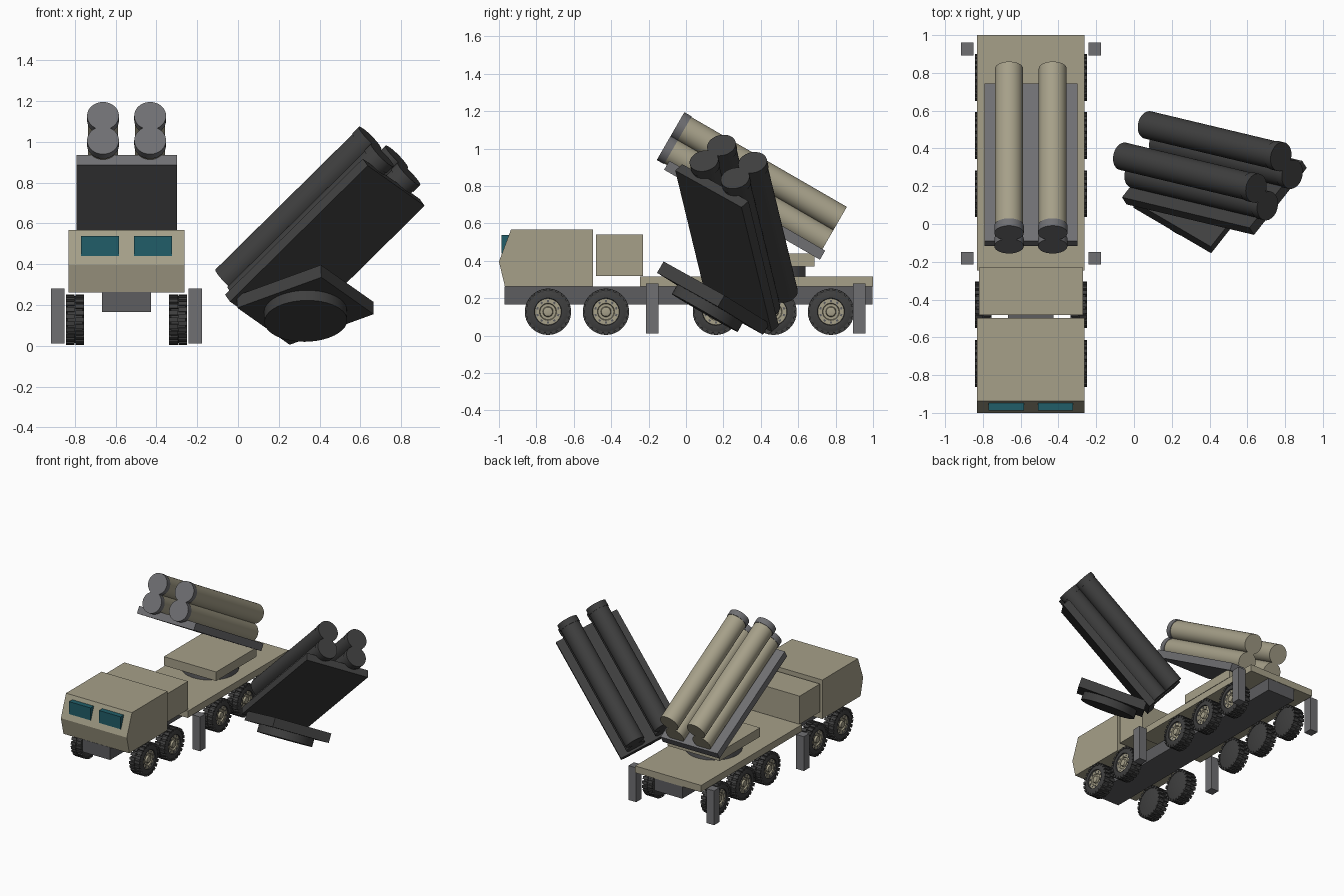
import bpy, bmesh, math
from mathutils import Matrix, Vector

cube = bpy.data.objects.get("Cube")
if cube:
    bpy.data.objects.remove(cube, do_unlink=True)


def material(name, r, g, b):
    m = bpy.data.materials.new(name)
    m.use_nodes = True
    m.diffuse_color = (r, g, b, 1)
    node = m.node_tree.nodes["Principled BSDF"]
    node.inputs["Base Color"].default_value = (r, g, b, 1)
    node.inputs["Roughness"].default_value = 0.8
    return m


SAND = material("sand paint", 0.38, 0.35, 0.25)
GREY = material("mid grey metal", 0.16, 0.16, 0.17)
FRAME = material("frame grey metal", 0.11, 0.11, 0.115)
RUBBER = material("black rubber", 0.05, 0.05, 0.05)
CHARRED = material("charred metal", 0.05, 0.05, 0.05)
GLASS = material("teal glass", 0.015, 0.11, 0.14)

CX = -0.546  # truck centre line


def finish(name, bm, mats, matrix=None, smooth=False):
    bmesh.ops.recalc_face_normals(bm, faces=bm.faces)
    me = bpy.data.meshes.new(name)
    bm.to_mesh(me)
    bm.free()
    for m in mats:
        me.materials.append(m)
    return place(name, me, matrix, smooth)


def place(name, me, matrix=None, smooth=False):
    ob = bpy.data.objects.new(name, me)
    bpy.context.scene.collection.objects.link(ob)
    if matrix is not None:
        ob.matrix_world = matrix
    if smooth:
        for o in bpy.context.selected_objects:
            o.select_set(False)
        ob.select_set(True)
        bpy.context.view_layer.objects.active = ob
        bpy.ops.object.shade_smooth_by_angle(angle=math.radians(35))
    return ob


def add_box(bm, lo, hi, matrix=None, index=0):
    lo, hi = Vector(lo), Vector(hi)
    m = Matrix.Translation((lo + hi) / 2) @ Matrix.Diagonal((*(hi - lo), 1))
    res = bmesh.ops.create_cube(bm, size=1, matrix=(matrix or Matrix()) @ m)
    for f in {f for v in res["verts"] for f in v.link_faces}:
        f.material_index = index


def box(name, lo, hi, mat, matrix=None, local=None):
    bm = bmesh.new()
    add_box(bm, lo, hi, local)
    return finish(name, bm, [mat], matrix)


def cylinder(name, centre, radius, depth, mat, matrix=None, local=None, along_y=False, sides=40):
    m = (local or Matrix()) @ Matrix.Translation(centre)
    if along_y:
        m = m @ Matrix.Rotation(math.pi / 2, 4, 'X')
    bm = bmesh.new()
    bmesh.ops.create_cone(bm, cap_ends=True, segments=sides, radius1=radius,
                          radius2=radius, depth=depth, matrix=m)
    return finish(name, bm, [mat], matrix, smooth=True)


# Truck body
def cab():
    profile = [(-0.968, 0.262), (-1.0, 0.396), (-0.936, 0.567), (-0.497, 0.567), (-0.497, 0.262)]
    bm = bmesh.new()
    face = bm.faces.new([bm.verts.new((CX - 0.285, y, z)) for y, z in profile])
    out = bmesh.ops.extrude_face_region(bm, geom=[face])
    verts = [v for v in out["geom"] if isinstance(v, bmesh.types.BMVert)]
    bmesh.ops.translate(bm, verts=verts, vec=(0.57, 0, 0))
    finish("cab", bm, [SAND])


cab()
for side, name in ((-1, "right"), (1, "left")):
    x = CX + side * 0.13
    box(name + "_windscreen", (x - 0.093, -0.987, 0.44), (x + 0.093, -0.94, 0.537), GLASS)
box("chassis", (CX - 0.12, -0.97, 0.166), (CX + 0.12, 0.997, 0.264), FRAME)
box("equipment_box", (CX - 0.275, -0.481, 0.32), (CX + 0.275, -0.23, 0.54), SAND)
box("rear_deck", (CX - 0.285, -0.246, 0.262), (CX + 0.285, 1.0, 0.315), SAND)

# Stabiliser legs
for side, sname in ((-1, "right"), (1, "left")):
    for y, pname in ((-0.181, "front"), (0.927, "rear")):
        x = CX + side * 0.337
        box(f"{pname}_{sname}_jack", (x - 0.033, y - 0.034, 0.012),
            (x + 0.033, y + 0.034, 0.28), GREY)


# Wheel: lathed tyre and rim, tread lugs, bolts; the outer face is +x
def wheel_mesh():
    bm = bmesh.new()
    n = 32
    profile = [(-0.044, 0.095), (-0.036, 0.115), (0.036, 0.115), (0.044, 0.1), (0.044, 0.073),
               (0.036, 0.07), (0.036, 0.046), (0.026, 0.042), (0.026, 0.028), (0.04, 0.024),
               (0.042, 0.015)]
    rings = [[bm.verts.new((x, r * math.cos(t), r * math.sin(t)))
              for t in (math.tau * i / n for i in range(n))] for x, r in profile]
    for k in range(len(rings) - 1):
        a, b = rings[k], rings[k + 1]
        for i in range(n):
            j = (i + 1) % n
            f = bm.faces.new((a[i], a[j], b[j], b[i]))
            f.material_index = 0 if k < 5 else 1
    bm.faces.new(rings[0])
    bm.faces.new(rings[-1]).material_index = 1
    lugs = 22
    for i in range(lugs):
        for half in (0, 1):
            turn = Matrix.Rotation(math.tau * (i + half / 2) / lugs, 4, 'X')
            lo = -0.044 if half else 0.002
            add_box(bm, (lo, -0.011, 0.105), (lo + 0.042, 0.011, 0.1235), turn)
    for i in range(10):
        turn = Matrix.Rotation(math.tau * i / 10, 4, 'X')
        add_box(bm, (0.03, -0.006, 0.053), (0.038, 0.006, 0.063), turn, 2)
    return bm


wheel_data = None
for side, sname in ((1, "left"), (-1, "right")):
    for i, y in enumerate((-0.738, -0.428, 0.16, 0.468, 0.775)):
        m = Matrix.Translation((CX + side * 0.253, y, 0.128))
        if side < 0:
            m = m @ Matrix.Rotation(math.pi, 4, 'Z')
        name = f"{sname}_wheel_{i + 1}"
        if wheel_data is None:
            wheel_data = finish(name, wheel_mesh(), [RUBBER, SAND, FRAME], m, smooth=True).data
        else:
            place(name, wheel_data, m)


# Launcher frame: local -y points along the tubes, z away from the cradle
def launcher_frame(across, forward, origin):
    x = Vector(across).normalized()
    y = -Vector(forward)
    y = (y - x * y.dot(x)).normalized()
    m = Matrix((x, y, x.cross(y))).transposed().to_4x4()
    m.translation = origin
    return m


tilt = math.radians(30)
RAISED = launcher_frame((1, 0, 0), (0, -math.cos(tilt), math.sin(tilt)), (CX, -0.0825, 1.067))
FALLEN = launcher_frame((0.567, 0.72, -0.4), (0.702, -0.167, 0.692), (0.7425, 0.226, 0.93))


# Turret: turntable, slab, tilted cradle and four capped tubes
def turret(prefix, matrix, body, metal, ring):
    y = 0.437
    cylinder(prefix + "turntable", (CX, y, 0.343), 0.203, 0.06, ring, matrix)
    box(prefix + "turret_base", (CX - 0.226, y - 0.25, 0.37), (CX + 0.226, y + 0.25, 0.44),
        body, matrix)
    box(prefix + "launch_cradle", (-0.246, 0.06, -0.173), (0.246, 1.022, -0.117),
        metal, matrix, RAISED)
    for sx, col in ((-1, "right"), (1, "left")):
        for sz, row in ((-1, "lower"), (1, "upper")):
            x, z = sx * 0.1155, sz * 0.0695
            name = f"{prefix}{row}_{col}_"
            cylinder(name + "tube", (x, 0.523, z), 0.074, 0.965, body, matrix, RAISED, True)
            cylinder(name + "tube_cap", (x, 0.0225, z), 0.078, 0.045, metal, matrix, RAISED, True)


turret("", Matrix(), SAND, GREY, FRAME)
turret("fallen_", FALLEN @ RAISED.inverted(), CHARRED, CHARRED, CHARRED)
